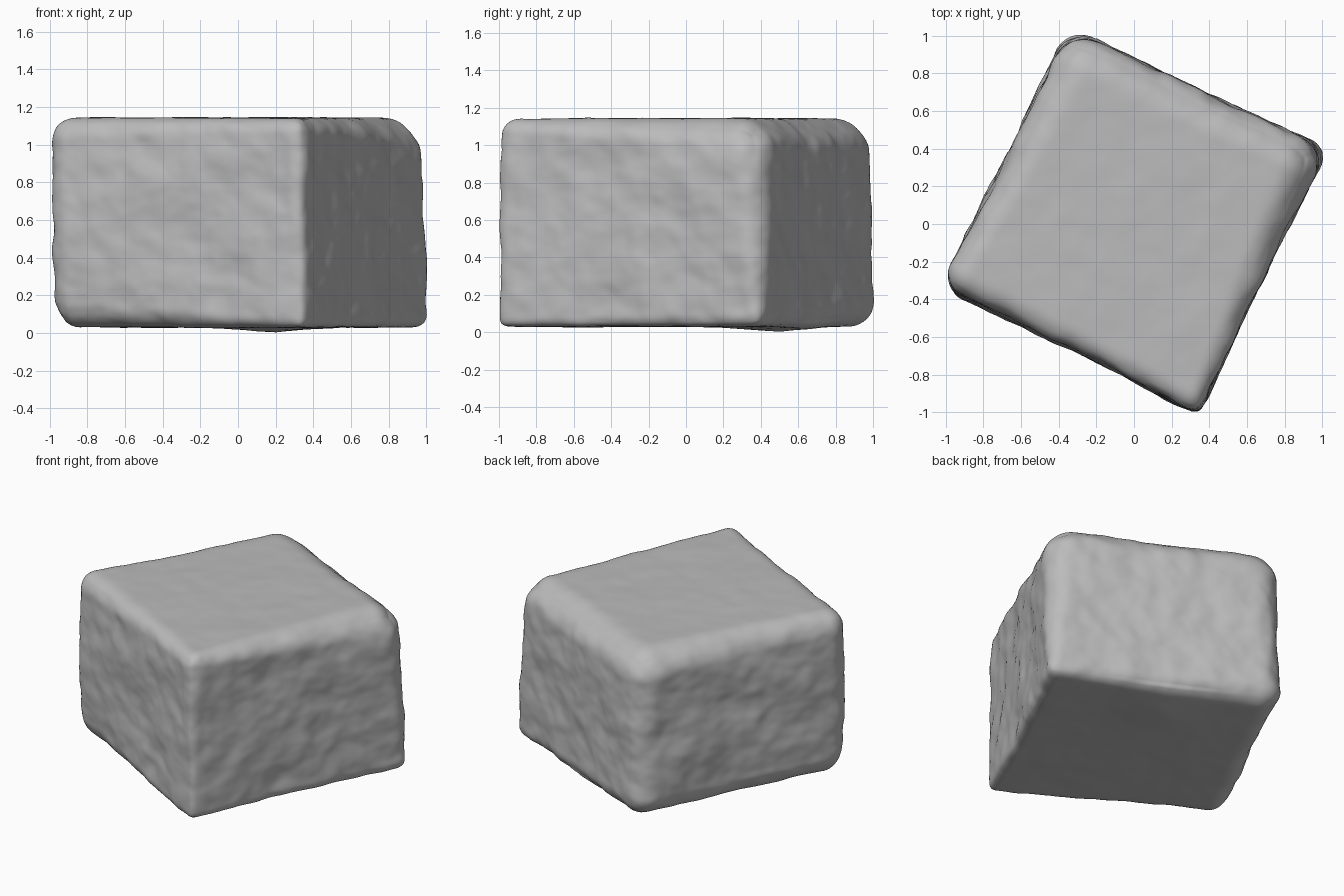
import bpy, bmesh
from mathutils import Vector, noise

# Remove the default cube
if "Cube" in bpy.data.objects:
    bpy.data.objects.remove(bpy.data.objects["Cube"])

HALF = Vector((0.73, 0.73, 0.557))
CENTRE_Z = 0.587
PINCH = 0.018
# Footprint corners and edge radii, in the order left, front, right, back
CORNERS = [Vector(c) for c in ((-1.035, -0.33), (0.345, -1.015), (1.035, 0.4), (-0.34, 1.05))]
TOP_RADII = (0.12, 0.08, 0.2, 0.2)
BOTTOM_RADII = (0.15, 0.04, 0.07, 0.13)


def blend(values, u, v):
    """Mix four corner values; u and v run from -1 to 1."""
    left, front, right, back = values
    a, b = (u + 1) / 2, (v + 1) / 2
    return (left * (1 - a) + front * a) * (1 - b) + (back * (1 - a) + right * a) * b


def rounded(p):
    """Round the unit cube into a block whose edge radius changes by corner."""
    rise = (p.z + 1) / 2
    radius = blend(TOP_RADII, p.x, p.y) * rise + blend(BOTTOM_RADII, p.x, p.y) * (1 - rise)
    point = Vector([c * h for c, h in zip(p, HALF)])
    inner = Vector([max(-h + radius, min(h - radius, c)) for c, h in zip(point, HALF)])
    return inner + (point - inner).normalized() * radius


def placed(p):
    """Skew the block to its footprint, with slightly hollow sides."""
    u, v = p.x / HALF.x, p.y / HALF.y
    flat = blend(CORNERS, u * (1 - PINCH * (1 - v * v)), v * (1 - PINCH * (1 - u * u)))
    return Vector((flat.x, flat.y, p.z + CENTRE_Z))


def grey_material():
    mat = bpy.data.materials.new("stone_grey")
    mat.use_nodes = True
    colour = (0.5, 0.5, 0.5, 1)
    mat.diffuse_color = colour
    mat.node_tree.nodes["Principled BSDF"].inputs["Base Color"].default_value = colour
    return mat


# Dense block with rounded, uneven edges
bm = bmesh.new()
bmesh.ops.create_cube(bm, size=2)
bmesh.ops.subdivide_edges(bm, edges=bm.edges[:], cuts=65, use_grid_fill=True)
for vert in bm.verts:
    vert.co = placed(rounded(vert.co))

# Worn surface: broad waves and small dents, calmer on top and bottom
bm.normal_update()
normals = [v.normal.copy() for v in bm.verts]
for vert, normal in zip(bm.verts, normals):
    calm = 1 - 0.75 * abs(normal.z) ** 3
    wave = 0.018 * noise.noise(vert.co * 3.2)
    dents = 0.01 * noise.noise(vert.co * 8) + 0.003 * noise.noise(vert.co * 18)
    # Low swelling under the block on which it rests
    spread = (vert.co.xy - Vector((0.2, 0.5))).length
    swell = 0.028 * max(0, 1 - spread / 0.5) ** 2 if normal.z < -0.7 else 0
    vert.co += normal * ((wave + dents) * calm + swell)

for face in bm.faces:
    face.smooth = True
mesh = bpy.data.meshes.new("stone_block")
bm.to_mesh(mesh)
bm.free()
mesh.materials.append(grey_material())
block = bpy.data.objects.new("stone_block", mesh)
bpy.context.collection.objects.link(block)
